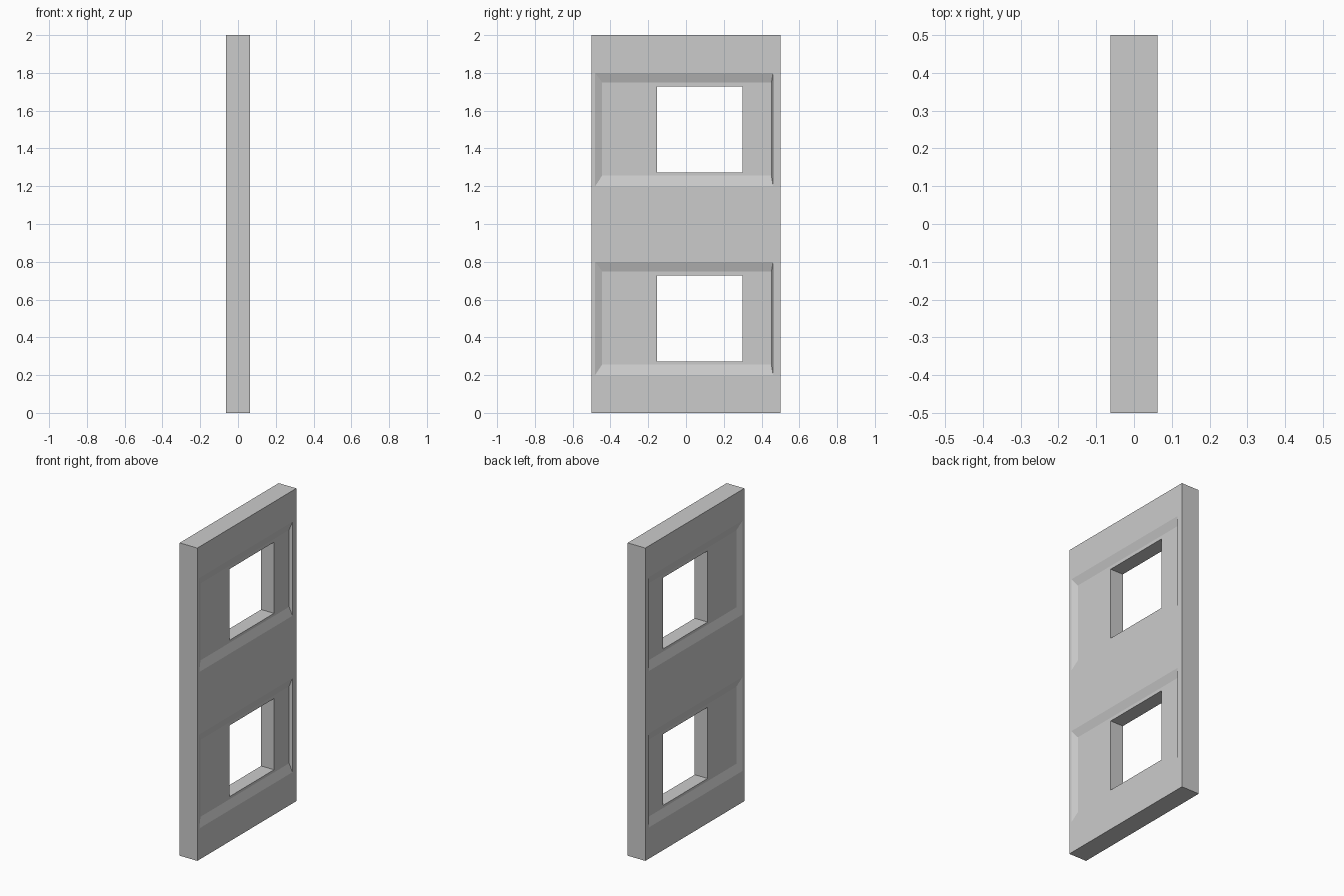
import bpy, bmesh

if "Cube" in bpy.data.objects:
    bpy.data.objects.remove(bpy.data.objects["Cube"])

HALF = 0.0625      # half wall thickness
DEPTH = 0.017      # recess depth on each face

# Nested rectangles of one storey: (y0, y1, z0, z1, half thickness)
RINGS = [
    (-0.5, 0.5, 0.0, 1.0, HALF),                        # panel edge
    (-0.481, 0.461, 0.2, 0.8, HALF),                    # recess rim
    (-0.444, 0.452, 0.256, 0.749, HALF - DEPTH),        # recess floor
    (-0.153, 0.299, 0.273, 0.728, HALF - DEPTH),        # window opening
]


def ring(bm, spec, side, base):
    y0, y1, z0, z1, x = spec
    return [bm.verts.new((side * x, y, z + base))
            for y, z in ((y0, z0), (y1, z0), (y1, z1), (y0, z1))]


def bridge(bm, a, b, skip=()):
    for i in range(4):
        if i not in skip:
            j = (i + 1) % 4
            bm.faces.new((a[i], a[j], b[j], b[i]))


bm = bmesh.new()
for storey in range(2):
    front = [ring(bm, r, 1, storey) for r in RINGS]
    back = [ring(bm, r, -1, storey) for r in RINGS]
    # Faces with recesses on both sides
    for loops in (front, back):
        for a, b in zip(loops, loops[1:]):
            bridge(bm, a, b)
    # Window reveal
    bridge(bm, front[-1], back[-1])
    # Outer edges, left open where the storeys join
    bridge(bm, front[0], back[0], skip=(2,) if storey == 0 else (0,))

bmesh.ops.remove_doubles(bm, verts=bm.verts, dist=1e-4)
bmesh.ops.recalc_face_normals(bm, faces=bm.faces)
mesh = bpy.data.meshes.new("wall_panel")
bm.to_mesh(mesh)
bm.free()
bpy.context.collection.objects.link(bpy.data.objects.new("wall_panel", mesh))
